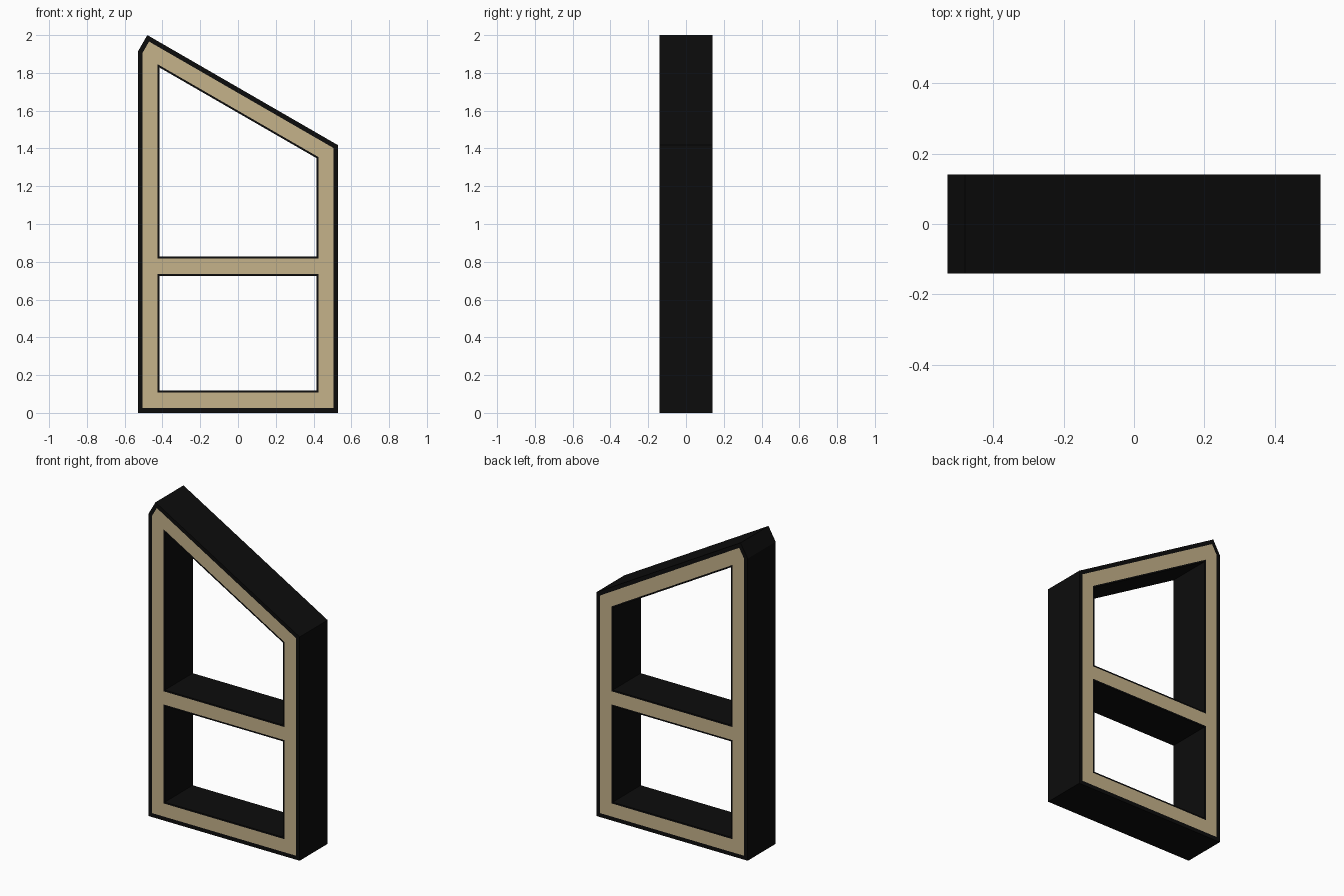
import bpy, bmesh
from mathutils import Vector

cube = bpy.data.objects.get("Cube")
if cube:
    bpy.data.objects.remove(cube, do_unlink=True)

HALF_DEPTH = 0.14


def material(name, color):
    m = bpy.data.materials.new(name)
    m.use_nodes = True
    m.diffuse_color = (*color, 1)
    bsdf = m.node_tree.nodes["Principled BSDF"]
    bsdf.inputs["Base Color"].default_value = (*color, 1)
    bsdf.inputs["Roughness"].default_value = 0.8
    return m


def offset(points, distance):
    """Move every side of a counter-clockwise outline inwards by distance."""
    pts = [Vector(p) for p in points]
    result = []
    for i, p in enumerate(pts):
        a = (p - pts[i - 1]).normalized()
        b = (pts[(i + 1) % len(pts)] - p).normalized()
        na, nb = Vector((-a.y, a.x)), Vector((-b.y, b.x))
        result.append(p + (na + nb) * distance / (1 + na.dot(nb)))
    return result


# Outlines in x, z: outer shell and the two openings
shell = [(-0.53, 0), (0.53, 0), (0.53, 1.417), (-0.48, 2.0), (-0.53, 1.913)]
lower_opening = [(-0.415, 0.118), (0.415, 0.118), (0.415, 0.725), (-0.415, 0.725)]
upper_opening = [(-0.415, 0.828), (0.415, 0.828), (0.415, 1.349), (-0.415, 1.828)]

# Each outline is paired with the edge of its black trim
outlines = [(shell, offset(shell, 0.025)),
            (lower_opening, offset(lower_opening, -0.01)),
            (upper_opening, offset(upper_opening, -0.01))]

bm = bmesh.new()


def loop(points, y):
    return [bm.verts.new((p[0], y, p[1])) for p in points]


def strip(a, b, mat):
    for i in range(len(a)):
        j = (i + 1) % len(a)
        bm.faces.new((a[i], a[j], b[j], b[i])).material_index = mat


rims = {}
for y in (-HALF_DEPTH, HALF_DEPTH):
    rims[y] = []
    face_edges = []
    for edge, trim in outlines:
        e, t = loop(edge, y), loop(trim, y)
        strip(e, t, 0)                       # flush black trim
        rims[y].append(e)
        face_edges += [bm.edges.get((t[i - 1], t[i])) for i in range(len(t))]
    # Tan face between the trims
    fill = bmesh.ops.triangle_fill(bm, edges=face_edges, use_beauty=True,
                                   normal=(0, 1 if y > 0 else -1, 0))
    for f in fill["geom"]:
        if isinstance(f, bmesh.types.BMFace):
            f.material_index = 1

# Outer walls and opening walls
for front, back in zip(rims[-HALF_DEPTH], rims[HALF_DEPTH]):
    strip(front, back, 0)
bmesh.ops.recalc_face_normals(bm, faces=bm.faces)

mesh = bpy.data.meshes.new("window_frame")
bm.to_mesh(mesh)
bm.free()
mesh.materials.append(material("black_trim", (0.0037, 0.0037, 0.0037)))
mesh.materials.append(material("tan_face", (0.56, 0.445, 0.255)))
frame = bpy.data.objects.new("window_frame", mesh)
bpy.context.collection.objects.link(frame)
